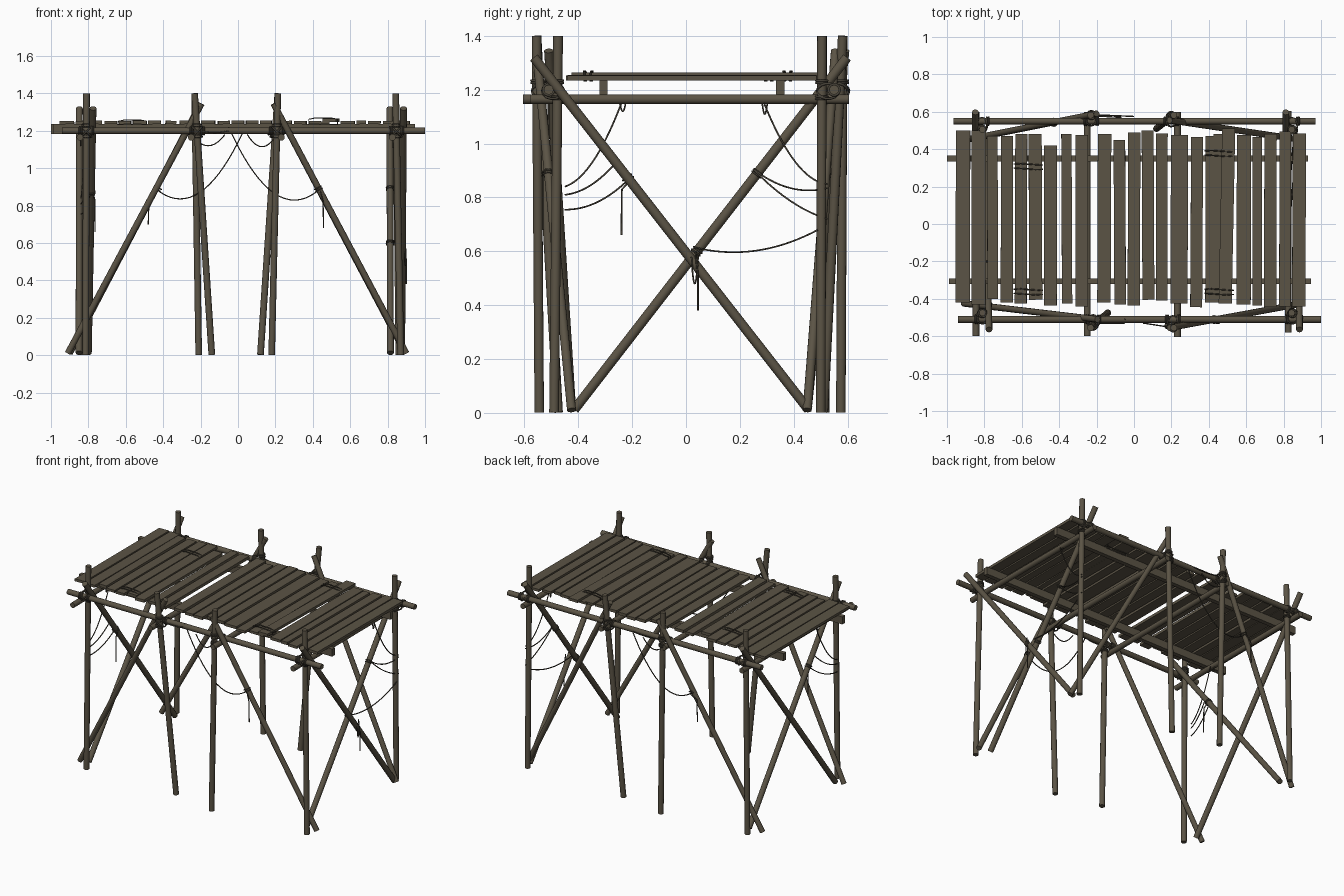
import bpy, math, random
from mathutils import Vector, Matrix

random.seed(4)


def material(name, col):
    m = bpy.data.materials.new(name)
    m.diffuse_color = (*col, 1)
    return m


WOOD = material("weathered_wood", (0.105, 0.088, 0.060))
ROPE = material("dark_rope", (0.060, 0.052, 0.038))


def pole(name, a, b, r=0.018):
    """Round timber between two points."""
    a, b = Vector(a), Vector(b)
    d = b - a
    bpy.ops.mesh.primitive_cylinder_add(vertices=12, radius=r, depth=d.length)
    o = bpy.context.object
    o.name = name
    o.matrix_world = Matrix.Translation((a + b) / 2) @ d.to_track_quat('Z', 'Y').to_matrix().to_4x4()
    o.data.materials.append(WOOD)
    bpy.ops.object.shade_smooth_by_angle(angle=math.radians(40))
    return o


def box(name, lo, hi, rot=(0, 0, 0)):
    """Sawn timber given by its two extreme corners."""
    lo, hi = Vector(lo), Vector(hi)
    bpy.ops.mesh.primitive_cube_add(size=1, location=(lo + hi) / 2, rotation=rot)
    o = bpy.context.object
    o.name = name
    o.scale = hi - lo
    o.data.materials.append(WOOD)
    return o


def rope(name, paths, r=0.0035, closed=False):
    """One object holding several rope strands."""
    c = bpy.data.curves.new(name, 'CURVE')
    c.dimensions = '3D'
    c.bevel_depth = r
    c.bevel_resolution = 1
    c.use_fill_caps = True
    for pts in paths:
        s = c.splines.new('POLY')
        s.points.add(len(pts) - 1)
        for p, q in zip(s.points, pts):
            p.co = (*q, 1)
        s.use_cyclic_u = closed
    c.materials.append(ROPE)
    o = bpy.data.objects.new(name, c)
    bpy.context.collection.objects.link(o)
    return o


def sag(a, b, drop, n=18):
    """Hanging strand from a to b."""
    a, b = Vector(a), Vector(b)
    return [a.lerp(b, i / n) - Vector((0, 0, 4 * drop * (i / n) * (1 - i / n))) for i in range(n + 1)]


def ring(center, normal, r, n=14):
    m = Vector(normal).to_track_quat('Z', 'Y').to_matrix()
    return [Vector(center) + m @ Vector((r * math.cos(t * math.tau / n), r * math.sin(t * math.tau / n), 0))
            for t in range(n)]


# long beams front and back
pole("front_beam", (-0.94, -0.51, 1.2), (1.0, -0.51, 1.2))
pole("back_beam", (-0.965, 0.55, 1.2), (0.97, 0.55, 1.2))

# cross beams
for x, y0, y1 in [(-0.845, -0.6, 0.6), (-0.25, -0.6, 0.6), (0.232, -0.605, 0.6), (0.825, -0.58, 0.605)]:
    pole("cross_beam", (x, y0, 1.165), (x, y1, 1.165))

# upright posts (foot x, y, top x, y)
posts = [(-0.815, -0.49, -0.81, -0.475), (-0.14, -0.475, -0.232, -0.555),
         (0.18, -0.545, 0.213, -0.555), (0.87, -0.49, 0.843, -0.475),
         (-0.83, 0.515, -0.81, 0.505), (-0.21, 0.575, -0.232, 0.582),
         (0.12, 0.51, 0.213, 0.582), (0.86, 0.50, 0.843, 0.505)]
for fx, fy, tx, ty in posts:
    pole("post", (fx, fy, 0.002), (tx, ty, 1.4))

# slanted braces along front and back
for a, b in [((-0.91, -0.425), (-0.195, -0.51)), ((0.90, -0.425), (0.19, -0.555)),
             ((-0.90, 0.45), (-0.20, 0.59)), ((0.895, 0.45), (0.19, 0.555))]:
    pole("long_brace", (*a, 0.01), (*b, 1.345), 0.017)

# crossed braces on both ends
for xs in [(0.815, 0.812, 0.875, 0.885), (-0.85, -0.848, -0.80, -0.775)]:
    pole("end_brace", (xs[0], -0.415, 0.012), (xs[1], 0.598, 1.32), 0.018)
    pole("end_brace", (xs[2], 0.455, 0.012), (xs[3], -0.565, 1.32), 0.018)

# deck joists
box("front_joist", (-0.99, -0.322, 1.183), (0.945, -0.292, 1.235))
box("back_joist", (-1.0, 0.335, 1.183), (0.93, 0.365, 1.235))

# deck planks: x start, x end, y start, y end
planks = [(-0.953, -0.876, -0.42, 0.50), (-0.868, -0.792, -0.43, 0.50), (-0.785, -0.728, -0.40, 0.47),
          (-0.712, -0.647, -0.42, 0.47), (-0.636, -0.572, -0.425, 0.48), (-0.562, -0.492, -0.405, 0.48),
          (-0.481, -0.412, -0.435, 0.42), (-0.387, -0.332, -0.425, 0.48), (-0.312, -0.246, -0.44, 0.475),
          (-0.195, -0.123, -0.42, 0.48), (-0.107, -0.045, -0.43, 0.45), (-0.033, 0.033, -0.435, 0.49),
          (0.043, 0.107, -0.405, 0.50), (0.117, 0.18, -0.41, 0.485), (0.196, 0.288, -0.425, 0.475),
          (0.303, 0.367, -0.445, 0.465), (0.382, 0.442, -0.42, 0.47), (0.549, 0.625, -0.43, 0.475),
          (0.634, 0.684, -0.435, 0.465), (0.696, 0.762, -0.445, 0.48), (0.777, 0.838, -0.44, 0.495),
          (0.847, 0.918, -0.44, 0.485)]
for x0, x1, y0, y1 in planks:
    t = random.uniform(0, 0.004)
    box("deck_plank", (x0, y0, 1.235), (x1, y1, 1.251 + t), (0, random.uniform(-0.03, 0.03), random.uniform(-0.006, 0.006)))
box("under_plank", (0.425, -0.42, 1.235), (0.49, 0.48, 1.249))
box("loose_plank", (0.462, -0.425, 1.247), (0.532, 0.51, 1.265), (0, 0, -0.02))

# rope loops tying planks
loops = []
for x, y, top in [(-0.565, 0.31, 1.258), (-0.565, -0.36, 1.258), (0.455, 0.38, 1.269), (0.455, -0.36, 1.269)]:
    for k in (-0.011, 0.011):
        w = 0.077
        loops.append([(x - w, y + k, 1.232), (x - w, y + k, top - 0.008), (x - 0.04, y + k * 1.2, top),
                      (x + 0.04, y + k * 1.2 - 0.006, top), (x + w, y + k - 0.006, top - 0.008),
                      (x + w, y + k - 0.006, 1.232)])
rope("plank_lashing", loops, 0.0035, True)

# lashings where posts meet beams
knots = []
for fx, fy, tx, ty in posts:
    px, py = fx + (tx - fx) * 0.85, fy + (ty - fy) * 0.85
    by = 0.55 if ty > 0 else -0.51
    for dz in (-0.034, -0.025, 0.025, 0.034):
        knots.append(ring((px, py, 1.2 + dz), (0, 0, 1), 0.021))
    for dx in (-0.036, -0.026, 0.026, 0.036):
        knots.append(ring((px + dx, by, 1.2), (1, 0, 0), 0.021))
    for tilt in (-1, 1):
        knots.append(ring((px, (py + by) / 2, 1.195), (tilt, 0, 1), 0.04))
rope("post_lashing", knots, 0.005, True)

# thin wraps where hanging ropes are tied to braces
wraps = []
for x, y, z, n in [(0.43, -0.511, 0.89, (-0.47, 0, 0.88)), (-0.43, 0.543, 0.89, (0.47, 0, 0.88)),
                   (0.813, 0.265, 0.89, (0, 0.61, 0.79)), (0.813, 0.04, 0.6, (0, 0.61, 0.79)),
                   (-0.785, -0.215, 0.87, (0, -0.61, 0.79))]:
    for k in (-0.006, 0.006):
        wraps.append(ring(Vector((x, y, z)) + Vector(n) * k, n, 0.02))
rope("brace_lashing", wraps, 0.0035, True)

# hanging ropes on front and back
rope("front_rope", [sag((-0.05, -0.51, 1.22), (0.44, -0.51, 0.89), 0.19),
                    sag((0.05, -0.53, 1.18), (0.213, -0.555, 1.19), 0.07),
                    sag((-0.2, -0.53, 1.2), (-0.05, -0.53, 1.2), 0.01),
                    [(0.44, -0.53, 0.88), (0.455, -0.53, 0.82), (0.457, -0.53, 0.68)]])
rope("back_rope", [sag((0.03, 0.55, 1.2), (-0.44, 0.545, 0.89), 0.175),
                   sag((-0.07, 0.57, 1.18), (-0.25, 0.58, 1.18), 0.06),
                   sag((0.0, 0.575, 1.2), (-0.23, 0.585, 1.21), 0.01),
                   [(-0.43, 0.565, 0.88), (-0.475, 0.56, 0.85), (-0.48, 0.56, 0.7)]])

# hanging ropes on both ends
rope("right_end_rope", [sag((0.84, 0.29, 1.15), (0.86, 0.525, 0.85), 0.07),
                        sag((0.835, 0.25, 0.905), (0.86, 0.525, 0.835), 0.035),
                        sag((0.835, 0.25, 0.905), (0.86, 0.525, 0.72), 0.025),
                        sag((0.835, 0.03, 0.615), (0.87, 0.49, 0.68), 0.045),
                        sag((0.83, 0.28, 1.18), (0.83, 0.305, 1.18), 0.07),
                        sag((0.895, 0.02, 0.58), (0.895, 0.045, 0.58), 0.1),
                        [(0.895, 0.035, 0.6), (0.9, 0.045, 0.5), (0.9, 0.044, 0.38)]])
rope("left_end_rope", [sag((-0.82, -0.24, 1.15), (-0.84, -0.45, 0.84), 0.06),
                       sag((-0.80, -0.26, 0.93), (-0.84, -0.45, 0.81), 0.025),
                       sag((-0.79, -0.21, 0.87), (-0.84, -0.45, 0.755), 0.03),
                       sag((-0.84, -0.25, 1.18), (-0.84, -0.22, 1.18), 0.06),
                       [(-0.775, -0.2, 0.87), (-0.765, -0.238, 0.83), (-0.765, -0.24, 0.66)]])
